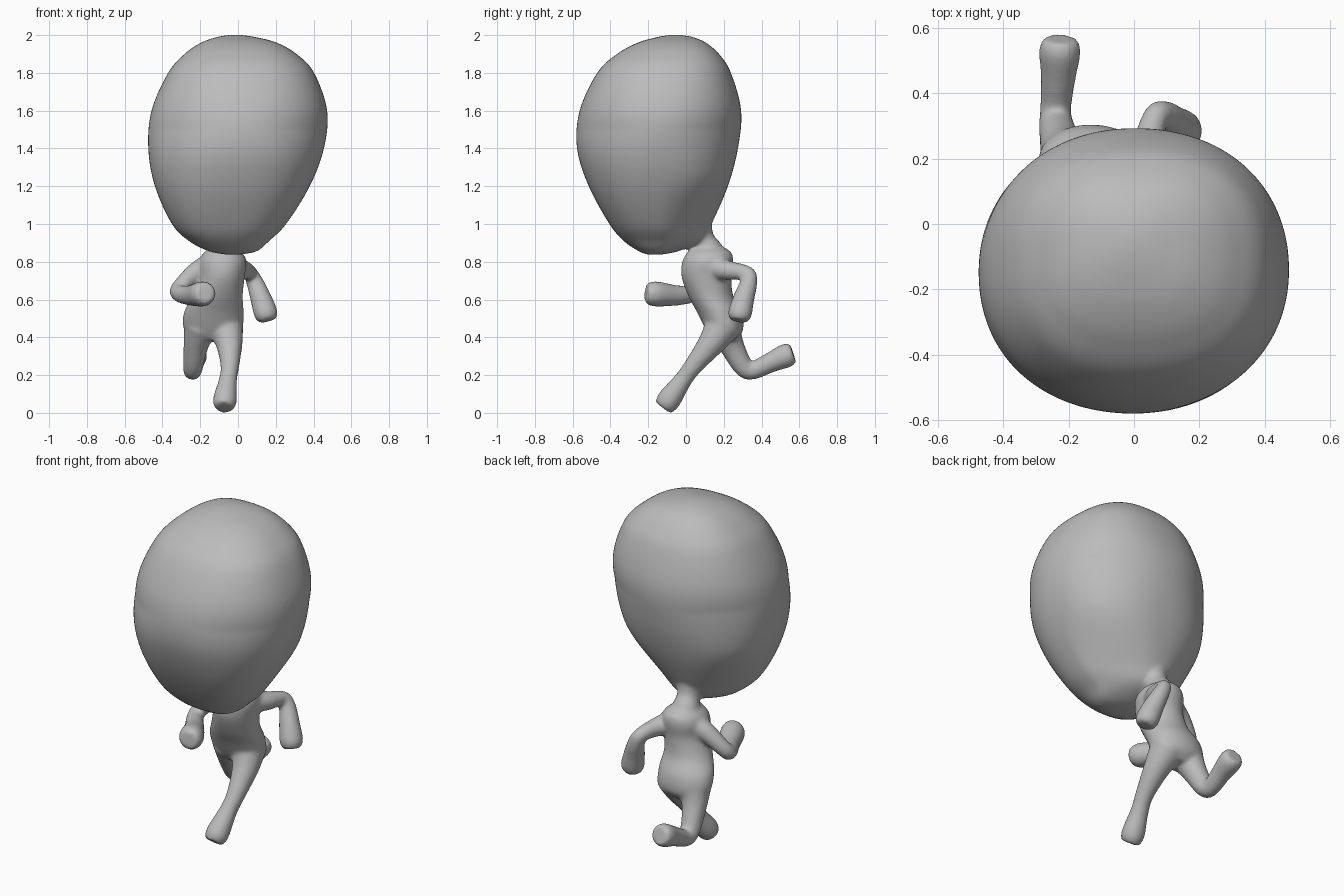
import bpy, bmesh, math
from mathutils import Vector

cube = bpy.data.objects.get("Cube")
if cube:
    bpy.data.objects.remove(cube)

grey = bpy.data.materials.new("plain grey")
grey.use_nodes = True
grey.diffuse_color = (0.5, 0.5, 0.5, 1)
grey.node_tree.nodes["Principled BSDF"].inputs["Base Color"].default_value = (0.5, 0.5, 0.5, 1)

SIDES = 96
bm = bmesh.new()


def spline(points, steps):
    """Catmull-Rom through points of any length."""
    p = [points[0]] + list(points) + [points[-1]]
    out = []
    for a, b, c, d in zip(p, p[1:], p[2:], p[3:]):
        for s in range(steps):
            t = s / steps
            out.append([0.5 * (2 * j + (k - i) * t + (2 * i - 5 * j + 4 * k - l) * t * t
                               + (3 * j - i - 3 * k + l) * t ** 3)
                        for i, j, k, l in zip(a, b, c, d)])
    return out + [list(points[-1])]


def loft(rings):
    """Closed skin over a list of rings."""
    rows = [[bm.verts.new(co) for co in ring] for ring in rings]
    for low, high in zip(rows, rows[1:]):
        for i in range(SIDES):
            j = (i + 1) % SIDES
            bm.faces.new((low[i], low[j], high[j], high[i]))
    bm.faces.new(rows[0][::-1])
    bm.faces.new(rows[-1])


def stack(levels, steps=8, pinch=0.0, boxy=0.0):
    """Horizontal ovals: height, x range, y range.
    pinch narrows the low back, boxy squares the ovals away from mid height."""
    rings = []
    for z, x0, x1, y0, y1 in spline(levels, steps):
        t = min(max((1.28 - z) / 0.4, 0), 1)
        low = pinch * t * t * (3 - 2 * t)
        power = 2.05 + boxy * min(abs(z - 1.5), 0.45)
        ring = []
        for k in range(SIDES):
            a = math.tau * k / SIDES
            c, s = math.cos(a), math.sin(a)
            r = (abs(c) ** power + abs(s) ** power) ** (-1 / power)
            back = low * max(s, 0) ** 1.5
            ring.append(((x0 + x1) / 2 - back * 0.04 + (x1 - x0) / 2 * c * r * (1 - back),
                         (y0 + y1) / 2 + (y1 - y0) / 2 * s * r, z))
        rings.append(ring)
    loft(rings)


def limb(points, steps=6):
    """Round tube through points (x, y, z, radius)."""
    path = spline(points, steps)
    rings, side = [], None
    for i, (x, y, z, r) in enumerate(path):
        tangent = (Vector(path[min(i + 1, len(path) - 1)][:3])
                   - Vector(path[max(i - 1, 0)][:3])).normalized()
        side = side or tangent.orthogonal()
        side = (side - tangent * side.dot(tangent)).normalized()
        up = tangent.cross(side)
        rings.append([Vector((x, y, z)) + r * (math.cos(math.tau * k / SIDES) * side
                      + math.sin(math.tau * k / SIDES) * up) for k in range(SIDES)])
    loft(rings)


# Big head, tapering down to the neck
stack([(0.838, -0.06, 0.01, -0.205, -0.13), (0.856, -0.155, 0.1, -0.25, -0.04),
       (0.91, -0.26, 0.165, -0.33, 0.085), (1.0, -0.35, 0.255, -0.405, 0.135),
       (1.2, -0.44, 0.38, -0.515, 0.222), (1.4, -0.475, 0.455, -0.577, 0.275),
       (1.6, -0.458, 0.472, -0.563, 0.292), (1.8, -0.37, 0.403, -0.47, 0.238),
       (1.9, -0.283, 0.31, -0.365, 0.175), (1.96, -0.195, 0.205, -0.255, 0.105),
       (1.99, -0.11, 0.09, -0.15, 0.035), (2.001, -0.04, 0.01, -0.08, -0.03)],
      pinch=0.55, boxy=1.0)

# Neck
limb([(-0.085, 0.11, 0.75, 0.09), (-0.085, 0.12, 0.85, 0.08),
      (-0.08, 0.088, 0.92, 0.062), (-0.075, 0.05, 1.02, 0.09)])

# Torso and hips
stack([(0.385, -0.225, -0.05, 0.14, 0.26), (0.44, -0.285, 0.02, 0.105, 0.302),
       (0.53, -0.287, 0.03, 0.06, 0.295), (0.62, -0.24, 0.025, 0.012, 0.25),
       (0.72, -0.205, 0.035, -0.023, 0.24), (0.8, -0.205, 0.045, -0.02, 0.25),
       (0.85, -0.18, 0.02, 0.008, 0.24), (0.885, -0.125, -0.04, 0.05, 0.185)])

# Left arm, swung back, and right arm, swung forward
limb([(-0.03, 0.14, 0.77, 0.07), (0.03, 0.22, 0.755, 0.052),
      (0.065, 0.325, 0.738, 0.04), (0.09, 0.332, 0.69, 0.046),
      (0.12, 0.307, 0.61, 0.056), (0.148, 0.285, 0.525, 0.063), (0.158, 0.278, 0.488, 0.046)])
limb([(-0.12, 0.13, 0.79, 0.07), (-0.215, 0.12, 0.75, 0.054),
      (-0.312, 0.085, 0.66, 0.043), (-0.308, 0.04, 0.632, 0.046),
      (-0.25, -0.05, 0.622, 0.054), (-0.188, -0.165, 0.63, 0.067),
      (-0.175, -0.212, 0.634, 0.05)])

# Left leg, reaching forward, and right leg, kicked back
limb([(-0.07, 0.2, 0.47, 0.1), (-0.047, 0.135, 0.37, 0.072), (-0.043, 0.04, 0.25, 0.05),
      (-0.053, -0.015, 0.175, 0.048), (-0.069, -0.09, 0.07, 0.063),
      (-0.073, -0.122, 0.028, 0.05)])
limb([(-0.195, 0.2, 0.46, 0.093), (-0.222, 0.24, 0.36, 0.067), (-0.238, 0.305, 0.243, 0.053),
      (-0.24, 0.355, 0.225, 0.048), (-0.232, 0.45, 0.268, 0.054),
      (-0.227, 0.53, 0.303, 0.064), (-0.225, 0.567, 0.316, 0.052)])

bmesh.ops.recalc_face_normals(bm, faces=bm.faces)
mesh = bpy.data.meshes.new("running_figure")
bm.to_mesh(mesh)
bm.free()
figure = bpy.data.objects.new("running_figure", mesh)
bpy.context.collection.objects.link(figure)

# Melt the parts into one soft skin
remesh = figure.modifiers.new("one skin", 'REMESH')
remesh.mode = 'VOXEL'
remesh.voxel_size = 0.01
soft = figure.modifiers.new("soften", 'SMOOTH')
soft.factor = 0.5
soft.iterations = 12
bpy.context.view_layer.objects.active = figure
figure.select_set(True)
for name in ("one skin", "soften"):
    bpy.ops.object.modifier_apply(modifier=name)
figure.data.materials.clear()
figure.data.materials.append(grey)
bpy.ops.object.shade_smooth()
